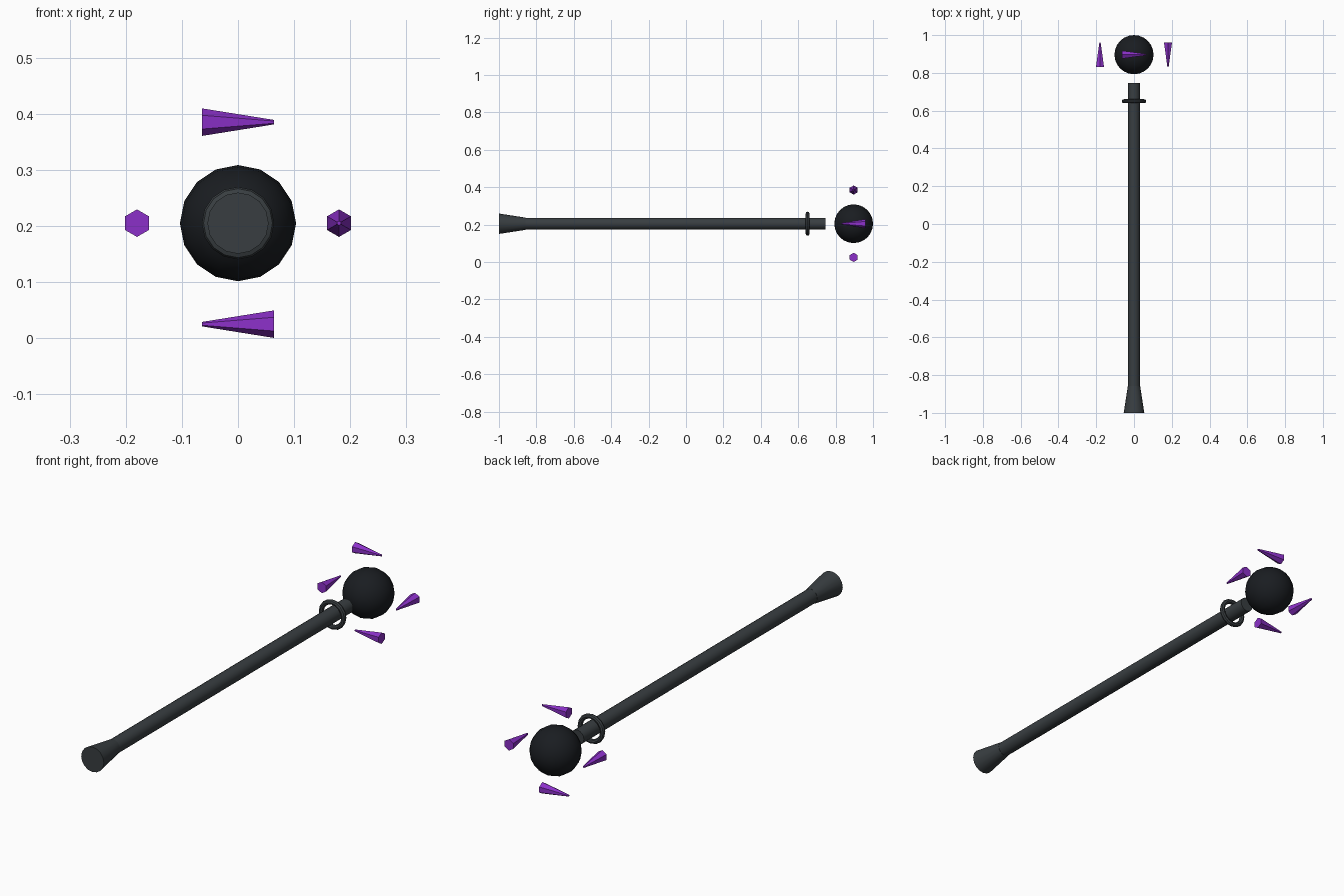
import bpy
import bmesh
from math import pi, radians
from mathutils import Vector, Matrix

if "Cube" in bpy.data.objects:
    bpy.data.objects.remove(bpy.data.objects["Cube"])

AXIS_Z = 0.205          # height of the staff axis
ORB_Y = 0.8965          # orb centre along the staff
UP = Vector((0, 0, 1))


def material(name, rgb):
    m = bpy.data.materials.new(name)
    m.diffuse_color = (*rgb, 1)
    m.use_nodes = True
    m.node_tree.nodes["Principled BSDF"].inputs["Base Color"].default_value = m.diffuse_color
    return m


iron = material("dark_iron", (0.04, 0.048, 0.053))
black = material("black_glass", (0.01, 0.012, 0.015))
purple = material("purple_crystal", (0.26, 0.03, 0.58))


def frame(direction, centre):
    """Matrix whose local z runs along a horizontal direction, local y up."""
    d = Vector(direction).normalized()
    m = Matrix((UP.cross(d), UP, d)).transposed().to_4x4()
    return Matrix.Translation(centre) @ m


def finish(obj, mat, smooth=True):
    obj.data.materials.append(mat)
    if smooth:
        bpy.ops.object.select_all(action='DESELECT')
        obj.select_set(True)
        bpy.context.view_layer.objects.active = obj
        bpy.ops.object.shade_smooth_by_angle(angle=radians(30))
    return obj


def from_bmesh(name, bm):
    me = bpy.data.meshes.new(name)
    bm.to_mesh(me)
    bm.free()
    obj = bpy.data.objects.new(name, me)
    bpy.context.collection.objects.link(obj)
    return obj


def cone(name, centre, direction, length, r1, r2, sides, mat, smooth=True):
    bm = bmesh.new()
    bmesh.ops.create_cone(bm, cap_ends=True, segments=sides, radius1=r1,
                          radius2=r2, depth=length, matrix=frame(direction, centre))
    return finish(from_bmesh(name, bm), mat, smooth)


def along_y(name, y0, y1, r0, r1, mat):
    return cone(name, (0, (y0 + y1) / 2, AXIS_Z), (0, 1, 0), y1 - y0, r0, r1, 16, mat)


# Shaft and flared foot
along_y("shaft", -0.99, 0.747, 0.0315, 0.0315, iron)
along_y("flared_foot", -1.0, -0.857, 0.0545, 0.0325, iron)

# Loose ring near the head
bpy.ops.mesh.primitive_torus_add(major_segments=16, minor_segments=8,
                                 major_radius=0.054, minor_radius=0.0105,
                                 location=(0, 0.65, AXIS_Z), rotation=(pi / 2, 0, 0))
ring = bpy.context.object
ring.name = "collar_ring"
finish(ring, iron)

# Floating orb
bm = bmesh.new()
bmesh.ops.create_uvsphere(bm, u_segments=16, v_segments=12, radius=0.1035,
                          matrix=frame((0, 1, 0), (0, ORB_Y, AXIS_Z)))
finish(from_bmesh("orb", bm), black)

# Four blunt hexagonal shards circling the orb: (offset x, offset z, pointing)
R = 0.18
for name, dx, dz, tip in (("shard_top", 0, R, (1, 0, 0)),
                          ("shard_right", R, 0, (0, -1, 0)),
                          ("shard_bottom", 0, -R, (-1, 0, 0)),
                          ("shard_left", -R, 0, (0, 1, 0))):
    cone(name, (dx, ORB_Y, AXIS_Z + dz), tip, 0.128, 0.0245, 0.004, 6, purple, smooth=False)
